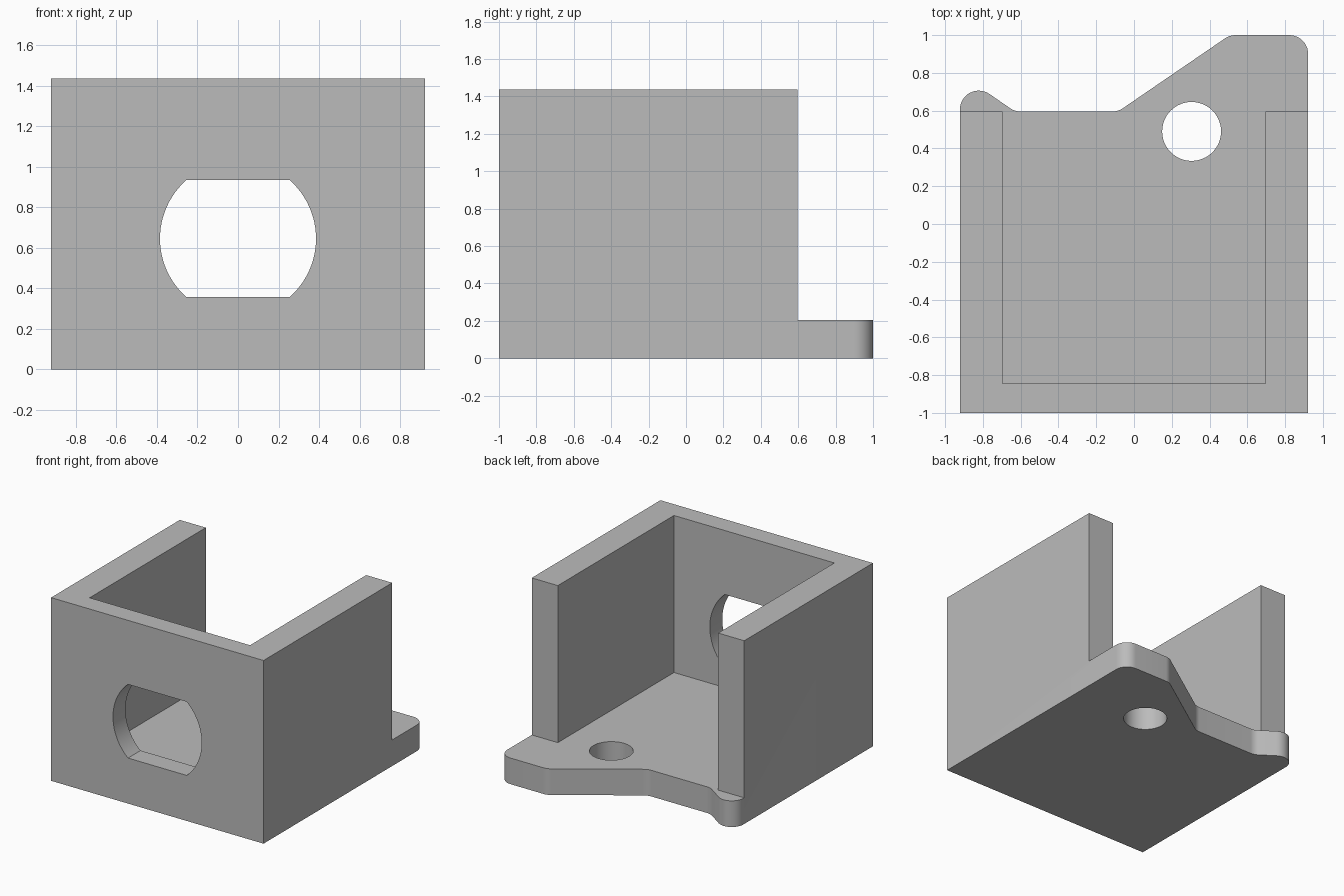
import bpy, bmesh
from math import sin, cos, pi, asin, radians
from mathutils import Vector, Matrix

cube = bpy.data.objects.get("Cube")
if cube:
    bpy.data.objects.remove(cube, do_unlink=True)

W, BACK, HEIGHT, FLOOR = 0.922, 0.595, 1.437, 0.205

grey = bpy.data.materials.new("plain_grey")
grey.use_nodes = True
colour = (0.5, 0.5, 0.5, 1)
grey.diffuse_color = colour
grey.node_tree.nodes["Principled BSDF"].inputs["Base Color"].default_value = colour


def rounded(corners, steps=10):
    """Counter-clockwise outline from (x, y, radius) corners."""
    pts = []
    for i, (x, y, r) in enumerate(corners):
        p = Vector((x, y))
        if not r:
            pts.append(p)
            continue
        a = (Vector(corners[i - 1][:2]) - p).normalized()
        b = (Vector(corners[(i + 1) % len(corners)][:2]) - p).normalized()
        half = a.angle(b) / 2
        centre = p + (a + b).normalized() * (r / sin(half))
        start = p + a * (r / abs(sin(half) / cos(half))) - centre
        end = p + b * (r / abs(sin(half) / cos(half))) - centre
        sweep = -start.angle_signed(end)
        for k in range(steps + 1):
            pts.append(centre + Matrix.Rotation(sweep * k / steps, 2) @ start)
    return pts


def arc(cx, cy, r, a0, a1, n):
    return [Vector((cx + r * cos(a0 + (a1 - a0) * k / n),
                    cy + r * sin(a0 + (a1 - a0) * k / n))) for k in range(n + 1)]


def prism(name, pts, low, high, upright=False):
    """Extrude an outline along z, or along y when upright."""
    bm = bmesh.new()
    place = (lambda p: (p.x, low, p.y)) if upright else (lambda p: (p.x, p.y, low))
    face = bm.faces.new([bm.verts.new(place(p)) for p in pts])
    new = bmesh.ops.extrude_face_region(bm, geom=[face])["geom"]
    shift = (0, high - low, 0) if upright else (0, 0, high - low)
    bmesh.ops.translate(bm, vec=shift, verts=[v for v in new if isinstance(v, bmesh.types.BMVert)])
    bmesh.ops.recalc_face_normals(bm, faces=bm.faces)
    mesh = bpy.data.meshes.new(name)
    bm.to_mesh(mesh)
    bm.free()
    mesh.materials.append(grey)
    obj = bpy.data.objects.new(name, mesh)
    bpy.context.collection.objects.link(obj)
    return obj


# Full-height block with the outline of the base plate
bracket = prism("mounting_bracket", rounded([
    (-W, -1, 0), (W, -1, 0), (W, 1, 0.1), (0.507, 1, 0.1),
    (-0.085, BACK, 0.1), (-0.63, BACK, 0.1), (-W, 0.797, 0.1)]), 0, HEIGHT)

# Pocket between the walls, widening behind them to leave only the plate
inner = 0.696
pocket = prism("pocket_cutter", [Vector(p) for p in (
    (-inner, -0.845), (inner, -0.845), (inner, BACK), (1.2, BACK),
    (1.2, 1.2), (-1.2, 1.2), (-1.2, BACK), (-inner, BACK))], FLOOR, 2)

# Round front opening with flat top and bottom
r, mid = 0.385, 0.646
flat = asin(0.289 / r)
opening = prism("front_opening_cutter",
                arc(0, mid, r, -flat, flat, 24) + arc(0, mid, r, pi - flat, pi + flat, 24),
                -1.2, -0.7, upright=True)

# Screw hole through the plate
screw = prism("screw_hole_cutter", arc(0.305, 0.49, 0.156, 0, 2 * pi, 48)[:-1], -0.2, 0.5)

bpy.context.view_layer.objects.active = bracket
for cutter in (pocket, opening, screw):
    mod = bracket.modifiers.new(cutter.name, "BOOLEAN")
    mod.operation = "DIFFERENCE"
    mod.solver = "EXACT"
    mod.object = cutter
    bpy.ops.object.modifier_apply(modifier=mod.name)
    bpy.data.objects.remove(cutter, do_unlink=True)

bpy.ops.object.select_all(action="DESELECT")
bracket.select_set(True)
bpy.ops.object.shade_smooth_by_angle(angle=radians(25))
